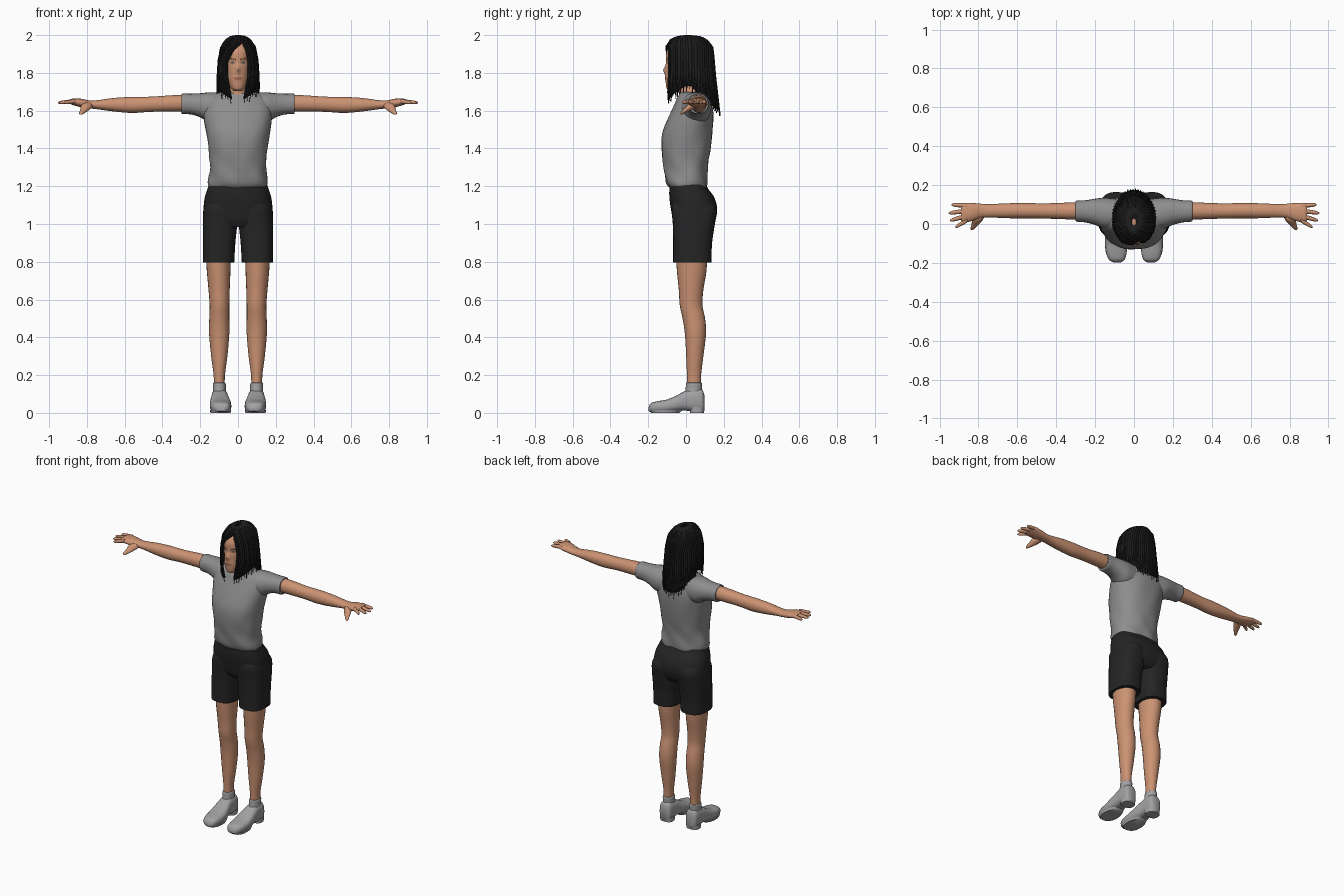
import bpy, bmesh, math, random
from mathutils import Vector

random.seed(4)
if "Cube" in bpy.data.objects:
    bpy.data.objects.remove(bpy.data.objects["Cube"])


def material(name, *rgb):
    m = bpy.data.materials.new(name)
    m.use_nodes = True
    m.diffuse_color = (*rgb, 1)
    m.node_tree.nodes["Principled BSDF"].inputs["Base Color"].default_value = (*rgb, 1)
    return m


SKIN = material("skin", 0.60, 0.29, 0.17)
SHIRT = material("grey shirt cloth", 0.27, 0.27, 0.275)
SHORTS = material("black shorts cloth", 0.018, 0.018, 0.019)
HAIR = material("black hair", 0.012, 0.012, 0.013)
SHOE = material("light grey shoe", 0.36, 0.36, 0.37)
SOLE = material("dark sole", 0.05, 0.05, 0.05)
EYE = material("eye grey", 0.16, 0.12, 0.10)
BROW = material("brow brown", 0.14, 0.06, 0.035)
LIPS = material("lip brown", 0.38, 0.13, 0.09)


def spline(rows, pos, steps):
    """Resample rows of numbers smoothly; pos is a fraction index."""
    i = min(int(pos), len(rows) - 2)
    f = pos - i
    p = [rows[max(0, min(len(rows) - 1, i + k))] for k in (-1, 0, 1, 2)]
    return [0.5 * (2 * b + (c - a) * f + (2 * a - 5 * b + 4 * c - d) * f * f
                   + (3 * b - a - 3 * c + d) * f ** 3) for a, b, c, d in zip(*p)]


def finish(name, bm, mats, mirror=False):
    bmesh.ops.recalc_face_normals(bm, faces=bm.faces)
    me = bpy.data.meshes.new(name)
    bm.to_mesh(me)
    bm.free()
    for m in mats:
        me.materials.append(m)
    ob = bpy.data.objects.new(name, me)
    bpy.context.collection.objects.link(ob)
    if mirror:
        mod = ob.modifiers.new("mirror", "MIRROR")
        mod.use_mirror_merge = False
    bpy.ops.object.select_all(action="DESELECT")
    ob.select_set(True)
    bpy.context.view_layer.objects.active = ob
    bpy.ops.object.shade_smooth_by_angle(angle=math.radians(50))
    return ob


def loft(name, axis, rows, mats, mirror=False, segs=24, steps=4, power=2.0,
         shape=None, paint=None):
    """Skin rounded sections: each row is position, u min, u max, v min, v max."""
    bm = bmesh.new()
    rings = []
    n = (len(rows) - 1) * steps
    for k in range(n + 1):
        p, u0, u1, v0, v1 = spline(rows, k / steps, steps)
        ring = []
        for j in range(segs):
            a = math.tau * j / segs
            c, s = math.cos(a), math.sin(a)
            u = (u0 + u1) / 2 + (u1 - u0) / 2 * math.copysign(abs(c) ** (2 / power), c)
            v = (v0 + v1) / 2 + (v1 - v0) / 2 * math.copysign(abs(s) ** (2 / power), s)
            co = Vector({"x": (p, u, v), "y": (u, p, v), "z": (u, v, p)}[axis])
            ring.append(bm.verts.new(shape(co) if shape else co))
        rings.append(ring)
    for a, b in zip(rings, rings[1:]):
        for j in range(segs):
            bm.faces.new((a[j], a[j - 1], b[j - 1], b[j]))
    bm.faces.new(rings[0])
    bm.faces.new(rings[-1])
    if paint:
        for f in bm.faces:
            f.material_index = paint(f.calc_center_median())
    return finish(name, bm, mats, mirror)


# Shirt: body with soft folds, chest form and sleeves
def folds(co):
    a = math.atan2(co.y, co.x)
    low = max(0, min(1, (1.42 - co.z) / 0.15))
    r = 1 + 0.022 * low * math.sin(5 * a + 40 * co.z) + 0.008 * math.sin(7 * a - 25 * co.z)
    return Vector((co.x * r, co.y * r, co.z))


loft("shirt_body", "z", [
    (1.19, -.150, .150, -.085, .108), (1.22, -.158, .158, -.105, .112),
    (1.30, -.148, .148, -.118, .115), (1.40, -.156, .156, -.130, .130),
    (1.48, -.168, .168, -.125, .140), (1.56, -.180, .180, -.095, .145),
    (1.62, -.178, .178, -.068, .140), (1.67, -.150, .150, -.045, .125),
    (1.695, -.095, .095, -.028, .095), (1.70, -.060, .060, -.02, .08)],
    [SHIRT], segs=48, power=2.3, shape=folds)
loft("sleeve", "x", [
    (.09, -.03, .13, 1.53, 1.695), (.15, -.025, .135, 1.535, 1.697),
    (.20, -.005, .13, 1.565, 1.692), (.25, .008, .122, 1.58, 1.69),
    (.295, .012, .12, 1.582, 1.69), (.30, .018, .114, 1.59, 1.684)],
    [SHIRT], mirror=True, power=2.2)

# Shorts: hips and two legs
loft("shorts_hips", "z", [
    (.985, -.16, .16, -.05, .13), (1.02, -.184, .184, -.068, .155),
    (1.08, -.183, .183, -.080, .165), (1.14, -.176, .176, -.088, .150),
    (1.19, -.160, .160, -.088, .115), (1.22, -.150, .150, -.084, .102)],
    [SHORTS], segs=40, power=2.5)
loft("shorts_leg", "z", [
    (.795, .02, .185, -.068, .135), (.90, .014, .186, -.068, .138),
    (1.0, .004, .186, -.070, .153), (1.08, .002, .178, -.076, .164),
    (1.13, .01, .15, -.06, .13)],
    [SHORTS], mirror=True, segs=32, power=2.6)

# Legs, socks and shoes
loft("leg", "z", [
    (.12, .070, .128, .005, .078), (.20, .069, .129, .005, .080),
    (.30, .056, .142, .001, .092), (.42, .046, .153, -.006, .106),
    (.50, .046, .152, -.018, .101), (.57, .046, .150, -.033, .087),
    (.65, .044, .156, -.038, .092), (.75, .040, .165, -.048, .108),
    (.86, .036, .172, -.055, .115)], [SKIN], mirror=True)
loft("sock", "z", [
    (.08, .062, .135, -.01, .085), (.13, .064, .133, -.002, .084),
    (.155, .065, .133, 0, .085), (.16, .070, .128, .004, .08)],
    [SHOE], mirror=True)
loft("shoe", "y", [
    (-.198, .070, .105, .010, .030), (-.185, .049, .128, .004, .052),
    (-.15, .038, .143, .002, .062), (-.10, .035, .149, .002, .071),
    (-.05, .040, .148, .008, .092), (0, .050, .143, .012, .118),
    (.05, .053, .141, .003, .130), (.085, .058, .137, .002, .124),
    (.097, .075, .122, .010, .095)], [SHOE, SOLE], mirror=True, power=2.7,
    paint=lambda c: int(c.z < 0.008))
loft("heel", "z", [(0, .055, .140, .022, .095), (.03, .053, .141, .018, .096)],
     [SHOE], mirror=True, steps=2, power=2.8)
loft("front_sole", "z", [(0, .040, .146, -.185, -.035), (.014, .036, .149, -.192, -.02)],
     [SHOE], mirror=True, steps=2, power=2.4)

# Arms, hands and fingers
loft("arm", "x", [
    (.24, .022, .112, 1.595, 1.683), (.34, .024, .110, 1.595, 1.682),
    (.46, .028, .106, 1.594, 1.674), (.56, .029, .108, 1.588, 1.673),
    (.66, .030, .106, 1.596, 1.667), (.74, .034, .102, 1.607, 1.656),
    (.785, .032, .104, 1.612, 1.654), (.83, .016, .108, 1.618, 1.663),
    (.875, .008, .108, 1.630, 1.664), (.89, .018, .100, 1.638, 1.658)],
    [SKIN], mirror=True, power=2.1)
for finger, base, tip, reach in (("index", .018, -.016, .918), ("middle", .042, .018, .946),
                                 ("ring", .068, .056, .953), ("little", .094, .099, .938)):
    rows = []
    for t, r in ((0, .012), (.4, .0115), (.85, .009), (1, .003)):
        y, z = base + (tip - base) * t, 1.650 - .008 * t
        rows.append((.86 + (reach - .86) * t, y - r, y + r, z - r, z + r))
    loft(finger + "_finger", "x", rows, [SKIN], mirror=True, segs=10, steps=3)
loft("thumb", "y", [
    (.05, .765, .815, 1.612, 1.645), (.02, .778, .832, 1.598, 1.640),
    (-.005, .800, .836, 1.587, 1.615), (-.024, .820, .842, 1.579, 1.596),
    (-.030, .829, .838, 1.579, 1.586)], [SKIN], mirror=True, segs=12)


# Head with painted eyes, brows and lips
def feature(c):
    x = abs(c.x)
    if c.y > 0:
        return 0
    if (x - .029) ** 2 / .014 ** 2 + (c.z - 1.853) ** 2 / .006 ** 2 < 1:
        return 1
    if .012 < x < .048 and abs(c.z - 1.875 + abs(x - .034) * .2) < .004:
        return 2
    if (x / .024) ** 2 + ((c.z - 1.773) / .008) ** 2 < 1:
        return 3
    return 0


def face_form(co):
    if co.y < 0:
        nose = math.exp(-(co.x / .011) ** 2) * max(0, 1 - abs(co.z - 1.815) / .035)
        socket = math.exp(-((abs(co.x) - .028) / .013) ** 2 - ((co.z - 1.853) / .012) ** 2)
        mouth = math.exp(-(co.x / .02) ** 2 - ((co.z - 1.773) / .012) ** 2)
        co.y += .006 * socket - .016 * nose - .004 * mouth
    return co


loft("head", "z", [
    (1.705, -.022, .022, -.090, -.03), (1.72, -.038, .038, -.103, .01),
    (1.76, -.055, .055, -.108, .06), (1.81, -.066, .066, -.106, .11),
    (1.86, -.072, .072, -.105, .125), (1.91, -.074, .074, -.103, .125),
    (1.95, -.062, .062, -.080, .105), (1.975, -.03, .03, -.03, .06)],
    [SKIN, EYE, BROW, LIPS], segs=96, steps=10, power=2.2,
    shape=face_form, paint=feature)
loft("neck", "z", [
    (1.64, -.075, .075, -.045, .09), (1.69, -.058, .058, -.036, .08),
    (1.72, -.048, .048, -.040, .075), (1.77, -.046, .046, -.050, .075)], [SKIN])


# Hair: sections (height, half width, front, back) and the face opening edges
SECTIONS = [(2.0, .012, -.01, .03), (1.996, .040, -.045, .075), (1.98, .066, -.082, .110),
            (1.94, .094, -.108, .142), (1.87, .108, -.118, .152), (1.78, .114, -.118, .160),
            (1.68, .116, -.108, .172), (1.54, .100, -.080, .188)]
OPENING = [(2.0, .01, .01), (1.962, .026, .024), (1.92, -.024, .044), (1.86, -.058, .056),
           (1.78, -.059, .056), (1.71, -.044, .040), (1.62, -.026, .024)]


def at_height(table, z):
    for a, b in zip(table, table[1:]):
        if z >= b[0]:
            f = (a[0] - z) / (a[0] - b[0])
            return [p + (q - p) * f for p, q in zip(a[1:], b[1:])]
    return table[-1][1:]


def hair_point(s, z, scale):
    """Point at fraction s round the head, from one opening edge to the other."""
    hx, y0, y1 = at_height(SECTIONS, z)
    right, left = [math.asin(max(-.95, min(.95, x / hx))) for x in at_height(OPENING, z)]
    a = left + s * (math.tau + right - left)
    return Vector((hx * scale * math.sin(a),
                   (y0 + y1) / 2 - (y1 - y0) / 2 * scale * math.cos(a), z))


def hair_end(s):
    """Lower edge: long in front, short on the shoulders, longest behind."""
    d = 2 * abs(s - .5)
    front = 1.645 + .07 * min(1, (1 - d) / .35)
    back = 1.59 + .12 * (d / .55) ** 2
    return min(front, back) if d < .65 else front


def hair_strip(bm, s0, s1, cols, scale, start, end_drop, taper, rows=16):
    grid = []
    for r in range(rows + 1):
        t = r / rows
        line = []
        for c in range(cols + 1):
            u = c / cols
            mid = (s0 + s1) / 2
            width = 1 - taper * max(0, t - .7) / .3
            s = mid + (s0 + (s1 - s0) * u - mid) * width
            z = start + (hair_end(mid if taper else s) - end_drop - start) * t ** 1.35
            bulge = .025 * math.sin(math.pi * u) if taper else 0
            line.append(bm.verts.new(hair_point(s, z, scale + bulge)))
        grid.append(line)
    for a, b in zip(grid, grid[1:]):
        for c in range(cols):
            bm.faces.new((a[c], a[c + 1], b[c + 1], b[c]))


bm = bmesh.new()
hair_strip(bm, 0, 1, 72, .965, 2.0, -.015, 0, rows=24)
shell = finish("hair_shell", bm, [HAIR])
thick = shell.modifiers.new("thickness", "SOLIDIFY")
thick.thickness = .006

bm = bmesh.new()
LOCKS = 46
for i in range(LOCKS):
    w = random.uniform(.9, 1.35) / LOCKS
    s = (i + .5) / LOCKS
    hair_strip(bm, max(0, s - w / 2), min(1, s + w / 2), 4, random.uniform(.965, .995),
               1.999, random.uniform(-.005, .025), .85)
locks = finish("hair_locks", bm, [HAIR])
thick = locks.modifiers.new("thickness", "SOLIDIFY")
thick.thickness = .003
